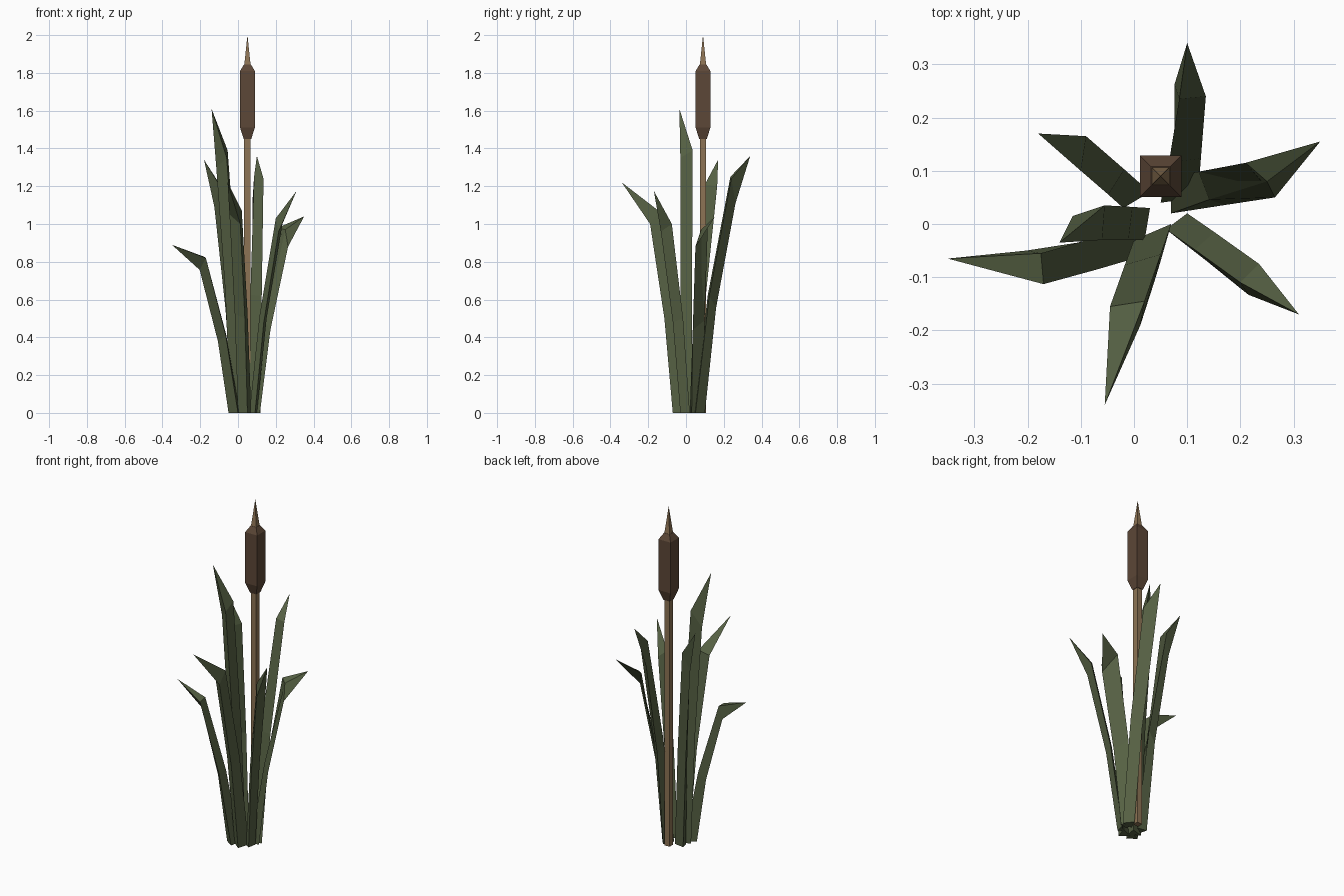
import bpy, bmesh
from mathutils import Vector

if "Cube" in bpy.data.objects:
    bpy.data.objects.remove(bpy.data.objects["Cube"])


def material(name, rgb):
    m = bpy.data.materials.new(name)
    m.diffuse_color = (*rgb, 1)
    m.use_nodes = True
    m.node_tree.nodes["Principled BSDF"].inputs["Base Color"].default_value = m.diffuse_color
    return m


GREEN = material("leaf green", (0.091, 0.117, 0.056))
BROWN = material("seed head brown", (0.107, 0.063, 0.038))
TAN = material("stalk tan", (0.27, 0.175, 0.09))


def loft(name, rings, mat, tip=None):
    """Skin closed rings of points, ending in a cap or a point."""
    bm = bmesh.new()
    rows = [[bm.verts.new(p) for p in r] for r in rings]
    n = len(rows[0])
    for a, b in zip(rows, rows[1:]):
        for i in range(n):
            j = (i + 1) % n
            bm.faces.new((a[i], a[j], b[j], b[i]))
    bm.faces.new(rows[0][::-1])
    if tip:
        t = bm.verts.new(tip)
        for i in range(n):
            bm.faces.new((rows[-1][i], rows[-1][(i + 1) % n], t))
    else:
        bm.faces.new(rows[-1])
    bmesh.ops.recalc_face_normals(bm, faces=bm.faces[:])
    me = bpy.data.meshes.new(name)
    bm.to_mesh(me)
    bm.free()
    me.materials.append(mat)
    ob = bpy.data.objects.new(name, me)
    bpy.context.collection.objects.link(ob)
    return ob


# Cattail: square stalk, chamfered seed head and spike
CX, CY = 0.05, 0.09


def square(h, z):
    return [(CX + sx * h, CY + sy * h, z)
            for sx, sy in ((-1, -1), (1, -1), (1, 1), (-1, 1))]


loft("stalk", [square(0.017, 0), square(0.017, 1.47)], TAN)
loft("seed_head", [square(0.02, 1.45), square(0.039, 1.51),
                   square(0.039, 1.81), square(0.018, 1.845)], BROWN)
loft("spike", [square(0.017, 1.84)], TAN, (CX, CY, 2.0))

# Leaves: triangular blades (two inner edges and an outer keel)
# name: base edges and keel (x, y), bend edges and keel (x, y, z), tip
LEAVES = {
    "back": (((0.05, 0.04), (0.12, 0.05), (0.08, 0.10)),
             ((0.085, 0.235, 1.25), (0.135, 0.24, 1.24), (0.076, 0.262, 1.11)),
             (0.10, 0.34, 1.36)),
    "right": (((0.07, 0.09), (0.07, 0.02), (0.116, 0.03)),
              ((0.21, 0.115, 0.98), (0.25, 0.08, 0.97), (0.265, 0.05, 0.88)),
              (0.35, 0.155, 1.04)),
    "front_right": (((0.10, 0.02), (0.06, -0.01), (0.09, -0.03)),
                    ((0.235, -0.075, 1.0), (0.20, -0.11, 1.03), (0.215, -0.133, 0.96)),
                    (0.31, -0.17, 1.175)),
    "front": (((0.0, -0.03), (0.07, 0.0), (0.05, -0.07)),
              ((-0.045, -0.155, 1.05), (0.02, -0.145, 1.07), (0.012, -0.19, 1.0)),
              (-0.055, -0.34, 1.22)),
    "left": (((0.01, 0.0), (0.0, -0.065), (-0.05, -0.03)),
             ((-0.175, -0.055, 0.825), (-0.17, -0.113, 0.82), (-0.203, -0.05, 0.757)),
             (-0.35, -0.065, 0.89)),
    "back_left": (((-0.02, 0.03), (0.03, 0.06), (-0.03, 0.07)),
                  ((-0.10, 0.10, 1.21), (-0.09, 0.165, 1.2), (-0.125, 0.14, 1.09)),
                  (-0.18, 0.17, 1.34)),
    "centre": (((0.03, 0.03), (0.02, -0.03), (-0.04, 0.01)),
               ((-0.055, 0.035, 1.39), (-0.06, -0.03, 1.35), (-0.115, 0.015, 1.3)),
               (-0.14, -0.035, 1.61)),
}
for key, (base, bend, tip) in LEAVES.items():
    b0 = [Vector((*p, 0)) for p in base]
    b2 = [Vector(p) for p in bend]
    c = sum(b0, Vector()) / 3
    d = sum(b2, Vector()) / 3
    sag = Vector((c.x - d.x, c.y - d.y, 0)) * 0.12   # blades arch outward
    b1 = [p.lerp(q, 0.5) + sag for p, q in zip(b0, b2)]
    loft("leaf_" + key, [b0, b1, b2], GREEN, tip)
